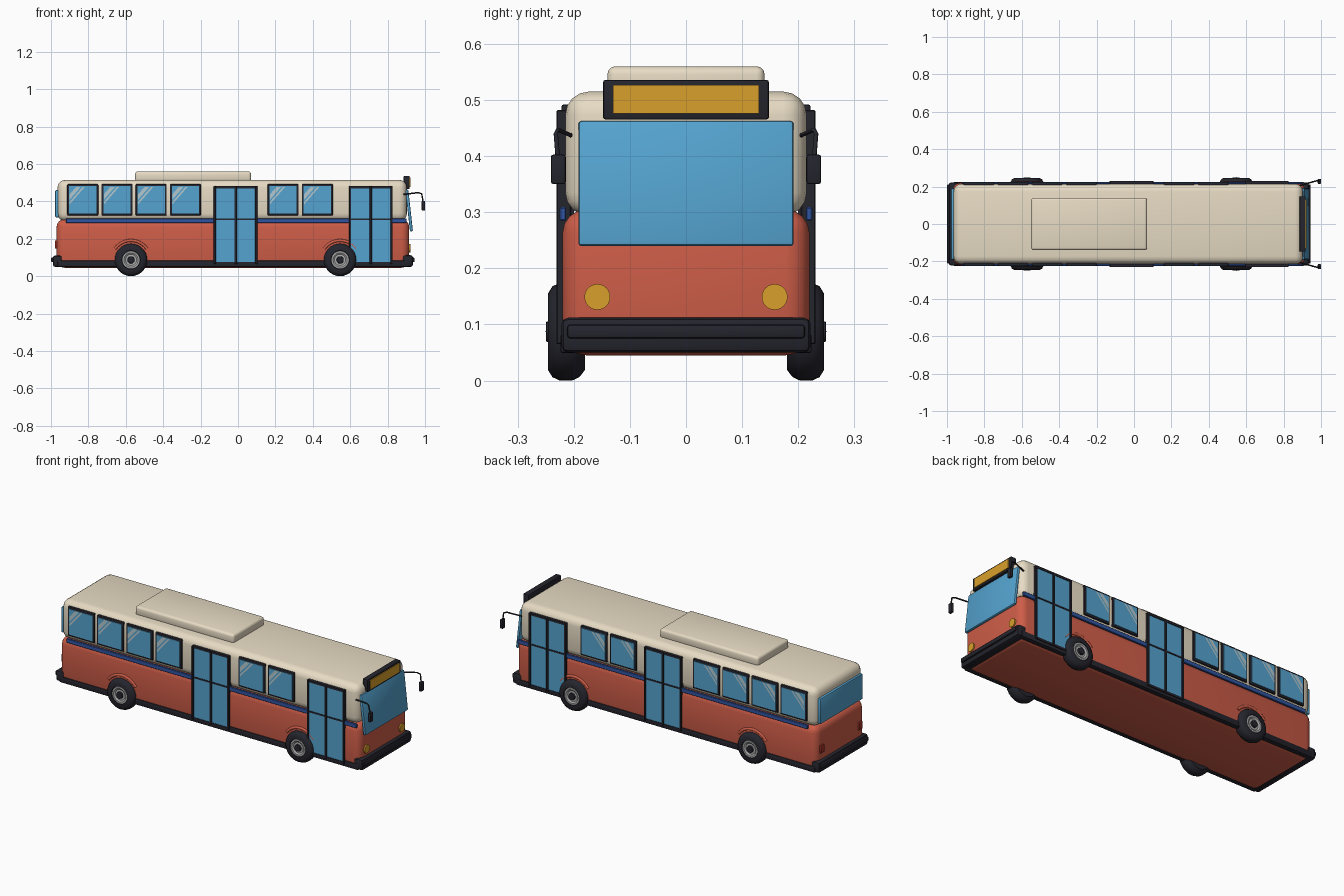
import bpy, bmesh, math
from mathutils import Matrix, Vector

if "Cube" in bpy.data.objects:
    bpy.data.objects.remove(bpy.data.objects["Cube"])


def material(name, rgb):
    m = bpy.data.materials.new(name)
    m.diffuse_color = (*rgb, 1)
    m.use_nodes = True
    m.node_tree.nodes["Principled BSDF"].inputs["Base Color"].default_value = m.diffuse_color
    return m


RED = material("red_paint", (0.62, 0.11, 0.065))
CREAM = material("cream_paint", (0.80, 0.71, 0.55))
GLASS = material("blue_glass", (0.09, 0.37, 0.63))
GLARE = material("glare", (0.45, 0.58, 0.62))
DARK = material("dark_trim", (0.018, 0.018, 0.027))
STRIPE = material("blue_stripe", (0.03, 0.09, 0.36))
AMBER = material("amber", (0.70, 0.35, 0.025))
TAIL = material("tail_red", (0.35, 0.03, 0.02))
METAL = material("hub_metal", (0.42, 0.42, 0.43))


def finish(bm, name, mat, smooth=True):
    bmesh.ops.recalc_face_normals(bm, faces=bm.faces)
    me = bpy.data.meshes.new(name)
    bm.to_mesh(me)
    bm.free()
    me.materials.append(mat)
    ob = bpy.data.objects.new(name, me)
    bpy.context.collection.objects.link(ob)
    if smooth:
        bpy.ops.object.select_all(action='DESELECT')
        ob.select_set(True)
        bpy.context.view_layer.objects.active = ob
        bpy.ops.object.shade_smooth_by_angle(angle=math.radians(35))
    return ob


def box(name, x, y, z, mat, bevel=0.0, seg=2):
    """Box from (min, max) ranges, with all edges optionally rounded."""
    bm = bmesh.new()
    lo, hi = map(Vector, zip(*(sorted(r) for r in (x, y, z))))
    bmesh.ops.create_cube(bm, size=1, matrix=Matrix.Translation((lo + hi) / 2)
                          @ Matrix.Diagonal((*(hi - lo), 1)))
    if bevel:
        bmesh.ops.bevel(bm, geom=bm.edges[:], offset=bevel, segments=seg,
                        profile=0.5, affect='EDGES')
    return finish(bm, name, mat, bevel > 0)


def lathe(name, profile, centre, side, mat, steps=28):
    """Spin (y, radius) points around the y axis."""
    bm = bmesh.new()
    vs = [bm.verts.new((0, y, r)) for y, r in profile]
    es = [bm.edges.new(p) for p in zip(vs, vs[1:])]
    bmesh.ops.spin(bm, geom=vs + es, cent=(0, 0, 0), axis=(0, 1, 0),
                   angle=math.tau, steps=steps)
    bmesh.ops.remove_doubles(bm, verts=bm.verts, dist=1e-5)
    bmesh.ops.transform(bm, verts=bm.verts, matrix=Matrix.Translation(centre)
                        @ Matrix.Diagonal((1, side, 1, 1)))
    return finish(bm, name, mat)


def disc(name, centre, r, depth, mat):
    """Cylinder facing along x."""
    bm = bmesh.new()
    bmesh.ops.create_cone(bm, cap_ends=True, segments=24, radius1=r, radius2=r,
                          depth=depth, matrix=Matrix.Translation(centre)
                          @ Matrix.Rotation(math.pi / 2, 4, 'Y'))
    return finish(bm, name, mat)


def tube(name, pts, r, mat):
    cu = bpy.data.curves.new(name, 'CURVE')
    cu.dimensions = '3D'
    cu.bevel_depth, cu.bevel_resolution, cu.use_fill_caps = r, 2, True
    sp = cu.splines.new('POLY')
    sp.points.add(len(pts) - 1)
    for p, c in zip(sp.points, pts):
        p.co = (*c, 1)
    cu.materials.append(mat)
    ob = bpy.data.objects.new(name, cu)
    bpy.context.collection.objects.link(ob)
    return ob


# Main body and roof unit
box("lower_body", (-0.97, 0.915), (-0.22, 0.22), (0.045, 0.305), RED, 0.042, 4)
box("upper_body", (-0.965, 0.903), (-0.215, 0.215), (0.293, 0.515), CREAM, 0.042, 4)
box("roof_unit", (-0.55, 0.07), (-0.14, 0.14), (0.505, 0.56), CREAM, 0.014, 3)

# Bumpers with raised centre strip
box("front_bumper", (0.88, 0.935), (-0.222, 0.222), (0.05, 0.112), DARK, 0.012)
box("front_bumper_strip", (0.92, 0.944), (-0.212, 0.212), (0.075, 0.10), DARK, 0.006)
box("rear_bumper", (-0.99, -0.94), (-0.222, 0.222), (0.05, 0.11), DARK, 0.012)
box("rear_bumper_strip", (-1.0, -0.97), (-0.212, 0.212), (0.075, 0.10), DARK, 0.006)

# Windscreen (leaning back) and rear window
screen = box("windscreen", (-0.008, 0.008), (-0.192, 0.192), (-0.112, 0.112), GLASS, 0.006)
screen.location = (0.915, 0, 0.351)
screen.rotation_euler = (0, -0.11, 0)
box("rear_window", (-0.978, -0.955), (-0.19, 0.19), (0.315, 0.46), GLASS, 0.006)

# Destination sign
box("sign_frame", (0.885, 0.918), (-0.148, 0.148), (0.465, 0.536), DARK, 0.005)
box("sign_panel", (0.91, 0.922), (-0.13, 0.13), (0.476, 0.527), AMBER)

TYRE = [(0.18, 0.045), (0.18, 0.068), (0.19, 0.081), (0.203, 0.087), (0.225, 0.087),
        (0.238, 0.081), (0.246, 0.068), (0.246, 0.05), (0.236, 0.046)]
HUB = [(0.236, 0.05), (0.244, 0.047), (0.244, 0.038), (0.238, 0.03), (0.241, 0)]
CAP = [(0.235, 0.02), (0.249, 0.018), (0.250, 0)]

for s, tag in ((-1, "right"), (1, "left")):
    def side(a, b):
        return (s * a, s * b)

    # Belt stripe and dark sill
    box(f"belt_stripe_{tag}", (-0.92, 0.90), side(0.214, 0.225), (0.285, 0.309), STRIPE, 0.002, 1)
    box(f"sill_{tag}", (-0.965, 0.91), side(0.195, 0.224), (0.049, 0.083), DARK, 0.005)

    # Side windows with two slanted glare marks
    for i, x in enumerate((-0.83, -0.647, -0.464, -0.281, 0.241, 0.424)):
        n = f"{tag}_{i + 1}"
        box(f"window_frame_{n}", (x - 0.083, x + 0.083), side(0.205, 0.222),
            (0.325, 0.492), DARK, 0.004)
        box(f"window_glass_{n}", (x - 0.073, x + 0.073), side(0.21, 0.225),
            (0.336, 0.481), GLASS)
        bm = bmesh.new()
        for a, b in ((0.035, 0.06), (0.07, 0.082)):
            left, top = x - 0.07, 0.478
            bm.faces.new([bm.verts.new((px, s * 0.2257, pz)) for px, pz in
                          ((left, top - 1.15 * a), (left + a, top),
                           (left + b, top), (left, top - 1.15 * b))])
        finish(bm, f"window_glare_{n}", GLARE, False)

    # Double-leaf doors
    for name, x in (("middle_door", -0.013), ("front_door", 0.71)):
        box(f"{name}_back_{tag}", (x - 0.112, x + 0.112), side(0.2, 0.222), (0.07, 0.478), DARK)
        for j, dx in enumerate((-0.057, 0.057)):
            box(f"{name}_glass_{tag}_{j}", (x + dx - 0.05, x + dx + 0.05),
                side(0.21, 0.226), (0.075, 0.47), GLASS)
        for dx, w in ((-0.111, 0.006), (0, 0.007), (0.111, 0.006)):
            box(f"{name}_post_{tag}", (x + dx - w, x + dx + w),
                side(0.205, 0.231), (0.065, 0.482), DARK, 0.002, 1)
        for z, h in ((0.071, 0.006), (0.304, 0.004), (0.476, 0.006)):
            box(f"{name}_rail_{tag}", (x - 0.112, x + 0.112),
                side(0.205, 0.229), (z - h, z + h), DARK)

    # Wheels and wheel arch lips
    for name, x in (("rear", -0.572), ("front", 0.546)):
        c = (x, 0, 0.087)
        lathe(f"{name}_tyre_{tag}", TYRE, c, s, DARK)
        lathe(f"{name}_hub_{tag}", HUB, c, s, METAL)
        lathe(f"{name}_hub_cap_{tag}", CAP, c, s, DARK, 16)
        arc = [math.radians(35 + 110 * k / 14) for k in range(15)]
        tube(f"{name}_arch_{tag}", [(x + 0.104 * math.cos(a), s * 0.219,
             0.087 + 0.104 * math.sin(a)) for a in arc], 0.008, RED)

    # Lamps
    disc(f"headlamp_{tag}", (0.913, s * 0.158, 0.149), 0.023, 0.018, AMBER)
    box(f"tail_lamp_{tag}", (-0.979, -0.955), side(0.155, 0.188), (0.148, 0.192), TAIL, 0.004)

    # Door mirrors on bent arms
    tube(f"mirror_arm_{tag}", [(0.885, s * 0.205, 0.437), (0.965, s * 0.228, 0.447),
         (0.982, s * 0.232, 0.44), (0.991, s * 0.228, 0.39)], 0.004, DARK)
    box(f"mirror_{tag}", (0.982, 1.0), side(0.214, 0.241), (0.35, 0.403), DARK, 0.005)
